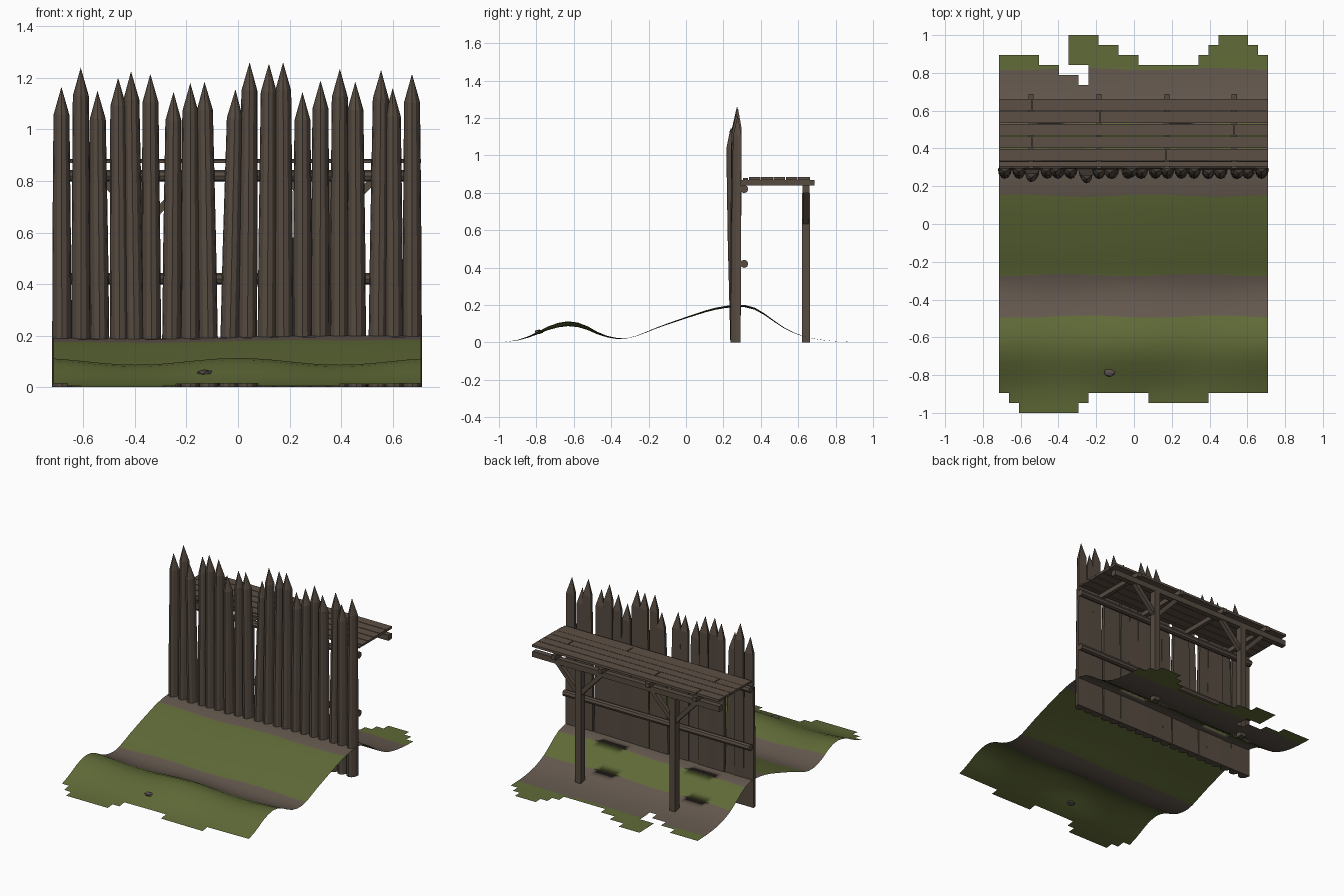
import bpy, bmesh, math, random
from mathutils import Vector, Matrix

if "Cube" in bpy.data.objects:
    bpy.data.objects.remove(bpy.data.objects["Cube"])
random.seed(4)


def mat(name, c):
    m = bpy.data.materials.new(name)
    m.diffuse_color = (*c, 1)
    m.use_nodes = True
    m.node_tree.nodes["Principled BSDF"].inputs["Base Color"].default_value = m.diffuse_color
    return m


GRASS = mat("grass", (0.115, 0.143, 0.038))
DIRT = mat("dirt", (0.125, 0.097, 0.076))
LOG = mat("log_wood", (0.093, 0.070, 0.053))
PLANK = mat("plank_wood", (0.108, 0.080, 0.059))
STONE = mat("stone", (0.11, 0.085, 0.085))


def finish(bm, name, *mats):
    bmesh.ops.recalc_face_normals(bm, faces=bm.faces)
    me = bpy.data.meshes.new(name)
    bm.to_mesh(me)
    bm.free()
    ob = bpy.data.objects.new(name, me)
    for m in mats:
        me.materials.append(m)
    bpy.context.collection.objects.link(ob)
    return ob


def box(name, lo, hi, m):
    lo, hi = Vector(lo), Vector(hi)
    bm = bmesh.new()
    bmesh.ops.create_cube(bm, size=1)
    for v in bm.verts:
        v.co = Vector([(lo[i] + hi[i]) / 2 + v.co[i] * (hi[i] - lo[i]) for i in range(3)])
    return finish(bm, name, m)


def bar(name, a, b, w, m, sides=4):
    # straight bar between two points
    a, b = Vector(a), Vector(b)
    d = b - a
    bm = bmesh.new()
    bmesh.ops.create_cone(bm, cap_ends=True, segments=sides, radius1=w, radius2=w, depth=d.length)
    if sides == 4:
        bmesh.ops.rotate(bm, verts=bm.verts, matrix=Matrix.Rotation(math.pi / 4, 3, 'Z'))
    bm.transform(Matrix.Translation((a + b) / 2) @ d.to_track_quat('Z', 'Y').to_matrix().to_4x4())
    return finish(bm, name, m)


# ---- earthwork: outer bank, ditch and rampart as one sheet ----
PROFILE = [(-1, 0), (-.9, .012), (-.82, .038), (-.72, .082), (-.63, .1), (-.55, .086), (-.45, .04),
           (-.36, .02), (-.28, .03), (-.15, .08), (0, .132), (.15, .178), (.27, .195), (.35, .187),
           (.42, .15), (.52, .08), (.62, .035), (.72, .014), (.82, .005), (1, 0)]


def height(x, y):
    n = len(PROFILE)
    for i in range(n - 1):
        (y0, z0), (y1, z1) = PROFILE[i], PROFILE[i + 1]
        if y <= y1 + 1e-6:
            break
    def slope(k):
        p, q = PROFILE[max(k - 1, 0)], PROFILE[min(k + 1, n - 1)]
        return (q[1] - p[1]) / (q[0] - p[0])
    h = y1 - y0
    t = (y - y0) / h
    z = ((2*t**3 - 3*t*t + 1) * z0 + (t**3 - 2*t*t + t) * h * slope(i)
         + (3*t*t - 2*t**3) * z1 + (t**3 - t*t) * h * slope(i + 1))
    wob = 0.13 * math.cos(8 * x) if y < -.36 else 0.03 * math.sin(3.5 * x)
    return max(0, z * (1 + wob))


NX, X0, X1, C = 27, -.715, .71, 2 / 38
BANDS = [-.49, -.27, .15, .37, .53, .82]            # grass / dirt limits
FRONT = [(1, 2), (2, 1), (8, 0), (9, 1), (15, 2), (21, 1), (27, 2)]
BACK = [(4, 36), (6, 35), (8, 34), (9, 33), (10, 38), (12, 37), (14, 36), (20, 35), (21, 36),
        (22, 37), (25, 38), (26, 37), (27, 36)]


def step(table, i):
    return next(v for k, v in table if i < k)


def inside(i, y):
    if 7 <= i < 9 and y > -1 + 35 * C:
        return True                                  # overhanging tongue of grass
    if i == 9 and -1 + 33 * C < y < -1 + 35 * C:
        return True
    return -1 + step(FRONT, i) * C < y < -1 + step(BACK, i) * C


ys = sorted([-1 + k * C for k in range(39)] + BANDS)
bm = bmesh.new()
grid = []
for y in ys:
    row = []
    for i in range(NX + 1):
        x = X0 + (X1 - X0) * i / NX
        yy = y + (.006 * math.sin(9 * x + y * 5) if y in BANDS else 0)
        row.append(bm.verts.new((x, yy, height(x, yy))))
    grid.append(row)
for j in range(len(ys) - 1):
    mid = (ys[j] + ys[j + 1]) / 2
    for i in range(NX):
        if inside(i, mid):
            f = bm.faces.new((grid[j][i], grid[j][i + 1], grid[j + 1][i + 1], grid[j + 1][i]))
            f.material_index = sum(mid > b for b in BANDS) % 2
            f.smooth = True
bmesh.ops.delete(bm, geom=[v for v in bm.verts if not v.link_faces], context='VERTS')
ground = finish(bm, "earth_bank", GRASS, DIRT)
if sum(p.normal.z for p in ground.data.polygons) < 0:
    ground.data.flip_normals()

# small stone on the outer bank
bm = bmesh.new()
bmesh.ops.create_icosphere(bm, subdivisions=1, radius=1)
bm.transform(Matrix.Translation((-.13, -.785, height(-.13, -.785))) @ Matrix.Diagonal((.033, .025, .012, 1)))
finish(bm, "stone", STONE)

# ---- palisade: pointed half-logs, flat side to the rear ----
# (x at base, x at tip, tip height, forward lean)
STAKES = [(-.683, -.685, 1.165, 0), (-.608, -.61, 1.24, 0), (-.535, -.545, 1.15, .03), (-.458, -.465, 1.20, 0),
          (-.4, -.415, 1.225, 0), (-.335, -.34, 1.215, 0), (-.258, -.25, 1.145, .03), (-.185, -.185, 1.18, 0),
          (-.113, -.13, 1.185, 0), (-.035, -.01, 1.155, 0), (.035, .045, 1.26, 0), (.112, .12, 1.255, 0),
          (.178, .175, 1.26, 0), (.25, .25, 1.145, 0), (.318, .32, 1.19, 0), (.393, .395, 1.235, 0),
          (.46, .455, 1.185, 0), (.542, .555, 1.23, 0), (.605, .60, 1.16, 0), (.676, .675, 1.215, 0)]
for xb, xt, zt, lean in STAKES:
    bm = bmesh.new()
    rings = []
    lean += random.uniform(-.007, .006)
    for z, r in ((0, .038), (.55, .036), (zt - .11, .031)):
        t = z / zt
        cx, cy = xb + (xt - xb) * t, .292 - lean * t
        rings.append([bm.verts.new((cx + r * math.cos(a), cy - r * 1.45 * math.sin(a), z))
                      for a in [math.pi * k / 6 for k in range(7)]])
    tip = bm.verts.new((xt, .272 - lean, zt))
    n = 7
    bm.faces.new(rings[0])
    for lo, hi in zip(rings, rings[1:]):
        for k in range(n):
            bm.faces.new((lo[k], lo[(k + 1) % n], hi[(k + 1) % n], hi[k]))
    for k in range(n):
        bm.faces.new((rings[-1][k], rings[-1][(k + 1) % n], tip))
    finish(bm, "palisade_stake", LOG)

# rails tying the stakes together
for z in (.42, .82):
    bar("palisade_rail", (-.712, .311, z), (.71, .311, z), .022, LOG, 8)

# ---- fighting platform ----
JOINTS = [.17, -.54, .53, -.18, -.54]
for k, j in enumerate(JOINTS):
    y = .336 + k * .066
    dz = random.uniform(0, .004)
    for a, b in ((-.715, j - .003), (j + .003, .71)):
        box("platform_plank", (a, y, .869), (b, y + .062, .882 + dz), PLANK)
box("inner_plank", (-.715, .305, .869), (.71, .332, .88), PLANK)
for x in (-.545, -.185, .175, .53):
    box("platform_joist", (x - .014, .295, .838), (x + .014, .688, .869), LOG)
box("platform_beam", (-.715, .622, .8), (.71, .66, .838), LOG)
for x in (-.36, .36):
    box("platform_post", (x - .022, .619, 0), (x + .022, .663, .8), LOG)
    for s in (-1, 1):
        bar("post_brace", (x + s * .01, .641, .64), (x + s * .17, .641, .81), .02, LOG)
